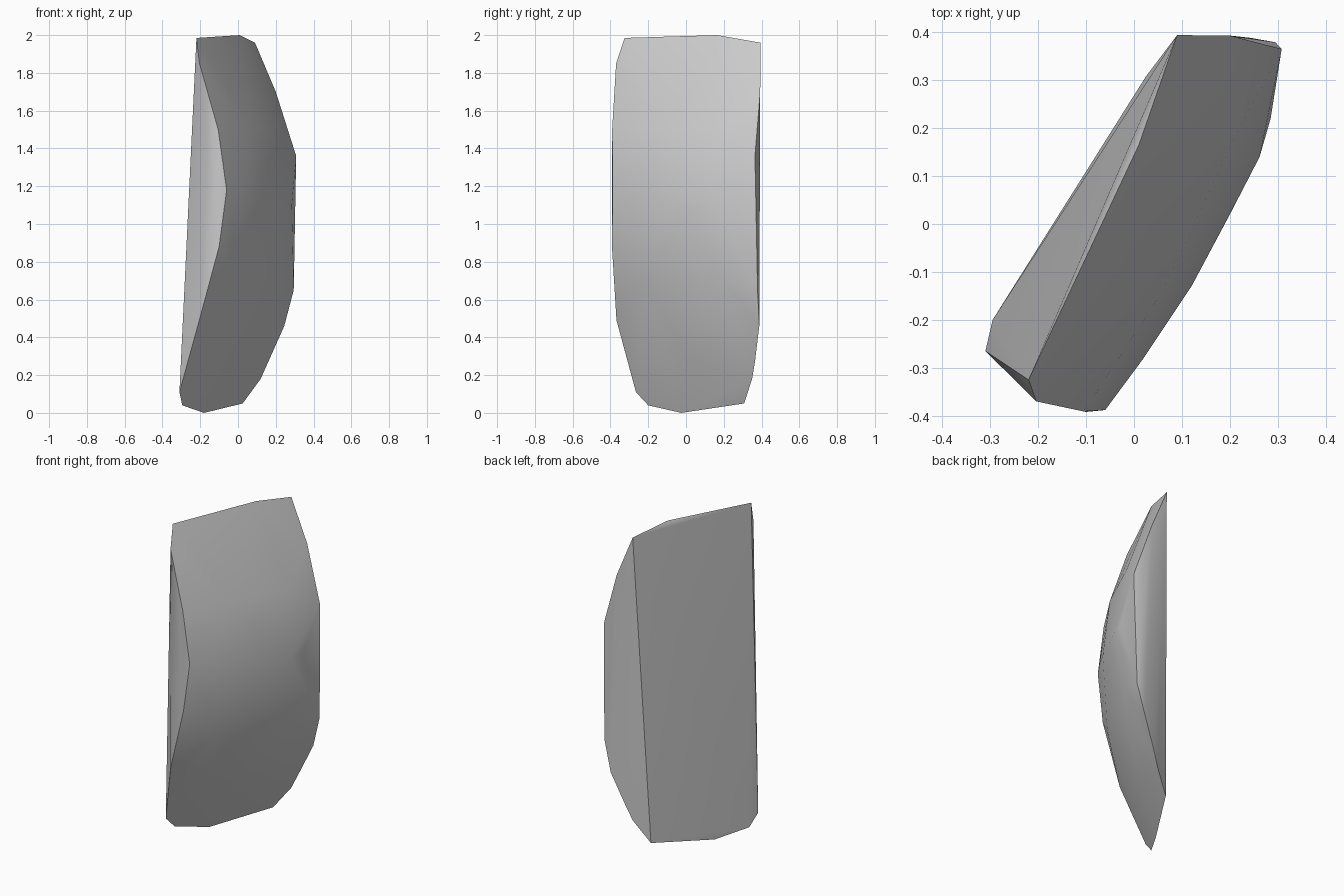
import bpy
import bmesh
import math

default_cube = bpy.data.objects.get("Cube")
if default_cube:
    bpy.data.objects.remove(default_cube, do_unlink=True)


def make_material(name, value):
    """Plain matte grey material."""
    material = bpy.data.materials.new(name)
    material.use_nodes = True
    colour = (value, value, value, 1)
    material.diffuse_color = colour
    shader = material.node_tree.nodes["Principled BSDF"]
    shader.inputs["Base Color"].default_value = colour
    shader.inputs["Roughness"].default_value = 0.8
    return material


def make_hull(name, outlines, material):
    """Wrap a closed convex shell around several outlines."""
    bm = bmesh.new()
    for outline in outlines:
        for point in outline:
            bm.verts.new(point)
    result = bmesh.ops.convex_hull(bm, input=bm.verts[:])
    leftovers = set(result["geom_interior"]) | set(result["geom_unused"])
    loose = [item for item in leftovers if isinstance(item, bmesh.types.BMVert)]
    bmesh.ops.delete(bm, geom=loose, context="VERTS")
    bmesh.ops.recalc_face_normals(bm, faces=bm.faces[:])
    mesh = bpy.data.meshes.new(name)
    bm.to_mesh(mesh)
    bm.free()
    mesh.materials.append(material)
    shard = bpy.data.objects.new(name, mesh)
    bpy.context.collection.objects.link(shard)
    return shard


# Thin upper rim, then the lower rim
top_rim = [(-.22, -.325, 1.985), (.01, .165, 2), (.09, .394, 1.96)]
bottom_rim = [(-.31, -.265, .11), (-.295, -.2, .04),
              (-.18, -.025, 0), (.025, .308, .05)]

# Curved edge of the cut end towards the front
near_edge = [(-.204, -.37, 1.85), (-.105, -.391, 1.5), (-.06, -.388, 1.18),
             (-.1, -.392, .88), (-.205, -.368, .49)]

# Curved edge of the cut end towards the back
far_edge = [(.2, .393, 1.7), (.308, .365, 1.36), (.295, .379, .65),
            (.245, .388, .46), (.16, .365, .27), (.12, .35, .18)]

# Swelling outer face: ridge line, then the slopes above and below it
ridge = [(.02, -.28, 1.16), (.12, -.13, 1.12), (.2, .02, 1.1),
         (.262, .14, 1.1), (.285, .22, 1.1)]
upper_slope = [(.06, -.14, 1.5), (.14, .03, 1.5), (.22, .2, 1.5)]
lower_slope = [(.01, -.22, .7), (.13, 0, .7), (.24, .2, .7), (-.02, 0, .3)]

stone_grey = make_material("stone_grey", 0.6)
shard = make_hull(
    "stone_shard",
    [top_rim, bottom_rim, near_edge, far_edge, ridge, upper_slope, lower_slope],
    stone_grey,
)

# Smooth the swelling face while the cut edges stay crisp
bpy.ops.object.select_all(action="DESELECT")
shard.select_set(True)
bpy.context.view_layer.objects.active = shard
bpy.ops.object.shade_smooth_by_angle(angle=math.radians(35))
